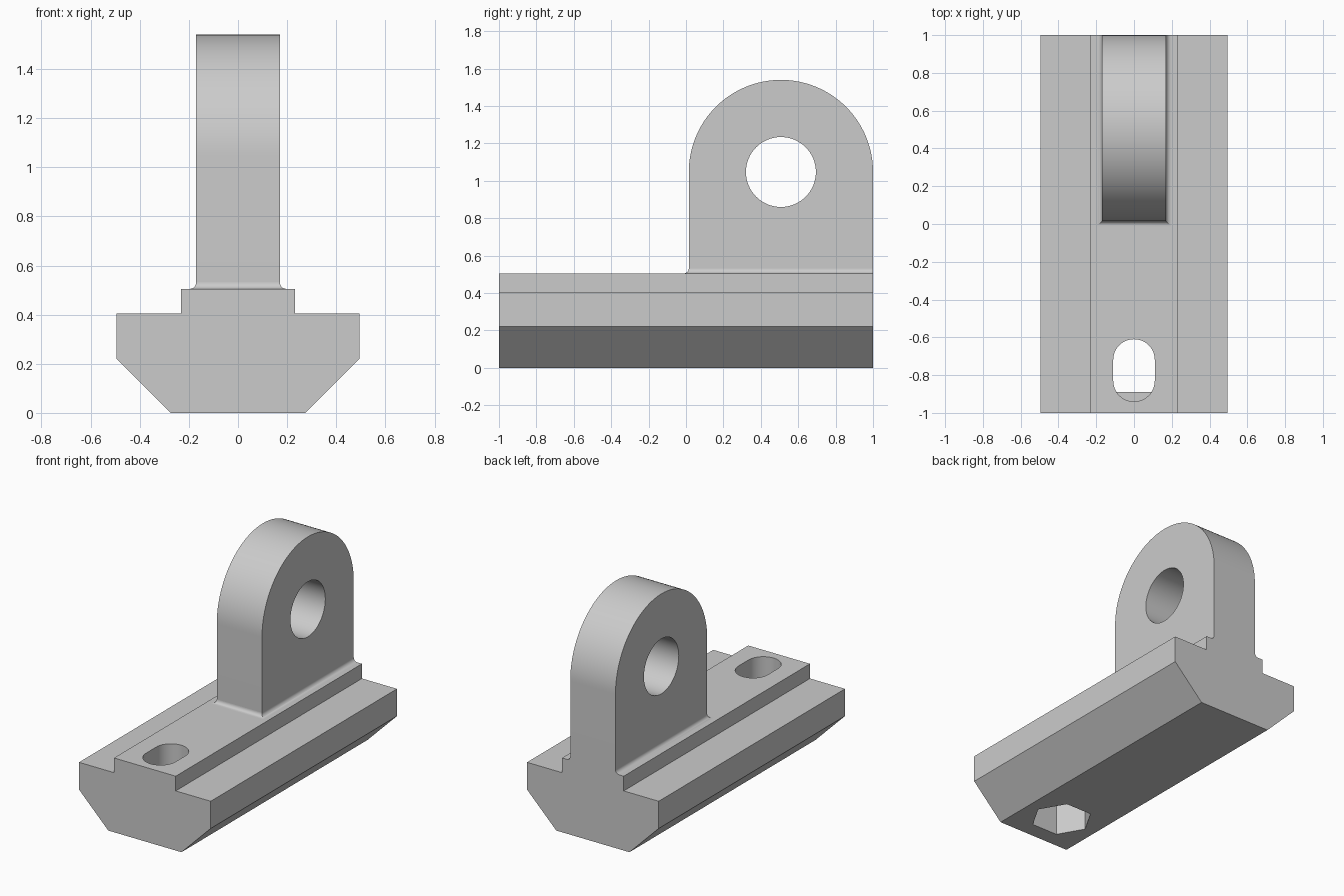
import bpy
import bmesh
from math import cos, sin, pi, radians

default = bpy.data.objects.get("Cube")
if default:
    bpy.data.objects.remove(default, do_unlink=True)

# Single plain grey
grey = bpy.data.materials.new("plain grey")
grey.use_nodes = True
colour = (0.6, 0.6, 0.6, 1)
grey.diffuse_color = colour
grey.node_tree.nodes["Principled BSDF"].inputs["Base Color"].default_value = colour


def loft(name, rings):
    """Closed solid through a stack of matching point rings."""
    bm = bmesh.new()
    loops = [[bm.verts.new(p) for p in ring] for ring in rings]
    n = len(loops[0])
    for a, b in zip(loops, loops[1:]):
        for i in range(n):
            j = (i + 1) % n
            bm.faces.new((a[i], a[j], b[j], b[i]))
    bm.faces.new(loops[0])
    bm.faces.new(loops[-1])
    bmesh.ops.recalc_face_normals(bm, faces=bm.faces)
    mesh = bpy.data.meshes.new(name)
    bm.to_mesh(mesh)
    bm.free()
    mesh.materials.append(grey)
    obj = bpy.data.objects.new(name, mesh)
    bpy.context.collection.objects.link(obj)
    return obj


def prism(name, points, axis, lo, hi):
    """Extrude a 2D outline along the given axis."""
    def place(p, d):
        return {"x": (d, *p), "y": (p[0], d, p[1]), "z": (*p, d)}[axis]
    return loft(name, [[place(p, d) for p in points] for d in (lo, hi)])


def arc(cx, cy, r, start, end, steps):
    angles = [radians(start + (end - start) * i / steps) for i in range(steps + 1)]
    return [(cx + r * cos(a), cy + r * sin(a)) for a in angles]


def activate(obj):
    bpy.ops.object.select_all(action="DESELECT")
    obj.select_set(True)
    bpy.context.view_layer.objects.active = obj


def cut(obj, cutter):
    cutter.hide_render = True
    mod = obj.modifiers.new("cut", "BOOLEAN")
    mod.operation = "DIFFERENCE"
    mod.solver = "EXACT"
    mod.object = cutter
    activate(obj)
    bpy.ops.object.modifier_apply(modifier=mod.name)
    bpy.data.objects.remove(cutter, do_unlink=True)


def smooth(obj):
    activate(obj)
    bpy.ops.object.shade_smooth_by_angle(angle=radians(30))


# Sliding base: mirrored half section run along y
RIB_TOP = 0.505
half = [(0.275, 0), (0.495, 0.22), (0.495, 0.405), (0.232, 0.405), (0.232, RIB_TOP)]
section = half + [(-x, z) for x, z in reversed(half)]
base = prism("slide_base", section, "y", -1, 1)

# Hexagonal nut pocket from below, slotted bolt hole from above
BOLT_Y = -0.72
POCKET_TOP = 0.27
hexagon = arc(0, BOLT_Y, 0.196, 0, 300, 5)
cut(base, prism("nut_pocket_cutter", hexagon, "z", -0.1, POCKET_TOP))
slot = arc(0, BOLT_Y, 0.11, 0, 180, 24) + arc(0, BOLT_Y - 0.11, 0.11, 180, 360, 24)
cut(base, prism("bolt_slot_cutter", slot, "z", POCKET_TOP - 0.02, 0.7))
smooth(base)

# Upright lug with rounded top and a cross hole
FILLET = 0.027
HALF_W, FRONT, BACK = 0.17, 0.015, 1.0
MID = (FRONT + BACK) / 2
EYE_Z = 1.047
foot = RIB_TOP + FILLET
outline = [(FRONT, foot), (BACK, foot)] + arc(MID, EYE_Z, BACK - MID, 0, 180, 64)
lug = prism("lug", outline, "x", -HALF_W, HALF_W)
hole = arc(MID, EYE_Z, 0.187, 0, 354.375, 63)
cut(lug, prism("eye_cutter", hole, "x", -0.5, 0.5))
smooth(lug)

# Concave fillet round the sides and front of the lug, flush at the back
rings = []
for i in range(9):
    t = i / 8 * pi / 2
    out, z = FILLET * (1 - sin(t)), RIB_TOP + FILLET * (1 - cos(t))
    w, f = HALF_W + out, FRONT - out
    rings.append([(-w, f, z), (w, f, z), (w, BACK, z), (-w, BACK, z)])
smooth(loft("lug_fillet", rings))
